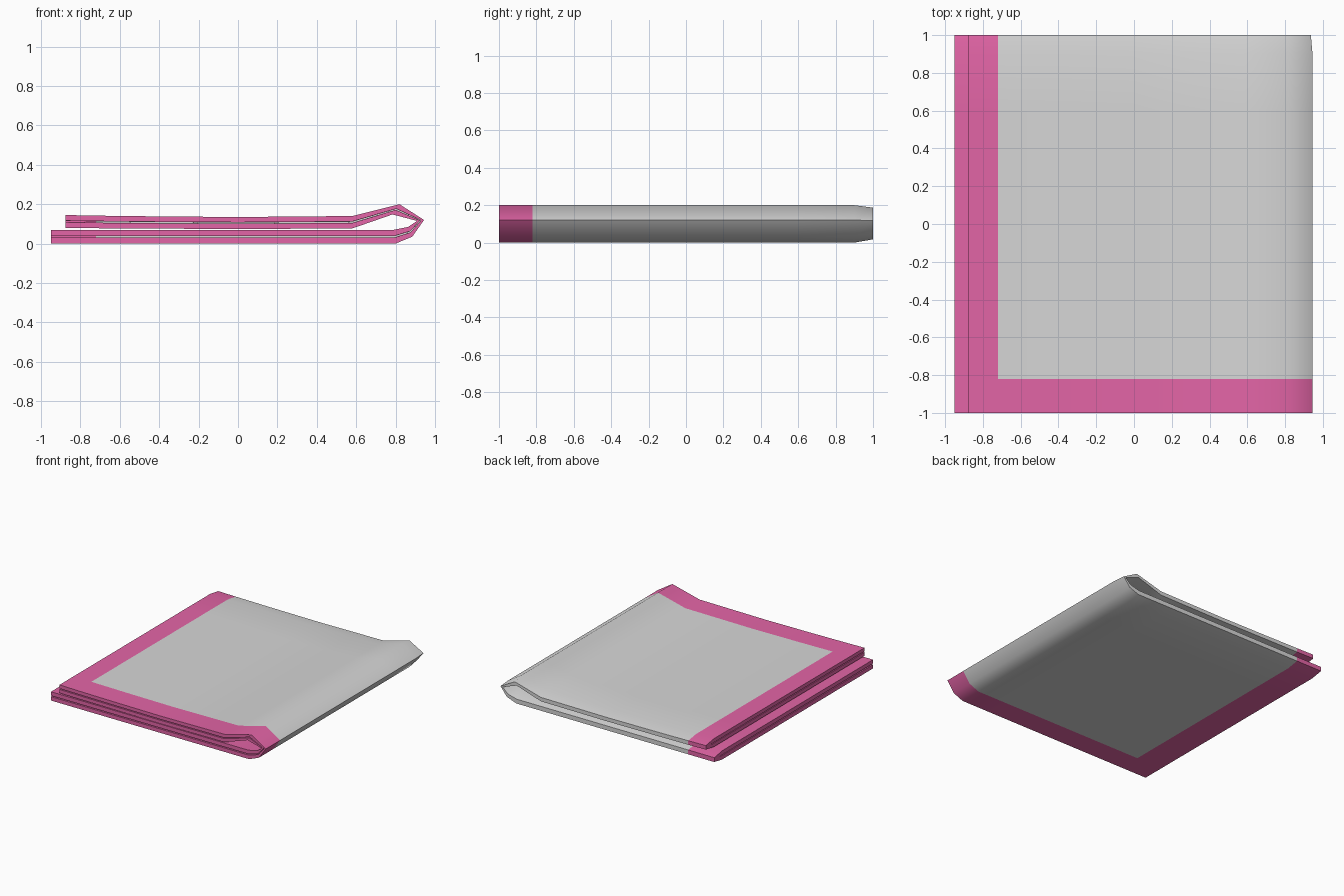
import bpy, bmesh

if "Cube" in bpy.data.objects:
    bpy.data.objects.remove(bpy.data.objects["Cube"])


def material(name, rgb):
    m = bpy.data.materials.new(name)
    m.diffuse_color = (*rgb, 1)
    m.use_nodes = True
    m.node_tree.nodes["Principled BSDF"].inputs["Base Color"].default_value = m.diffuse_color
    return m


grey = material("grey cloth", (0.68, 0.68, 0.68))
pink = material("pink border", (0.77, 0.13, 0.385))

# Second fold, seen from the front: outer and inner skin (x, z) at each station
outer = [(-0.95, 0), (-0.72, 0), (0, 0), (0.5, 0), (0.8, 0), (0.885, 0.035),
         (0.945, 0.12), (0.82, 0.2), (0.58, 0.14), (0, 0.135), (-0.4, 0.138),
         (-0.72, 0.142), (-0.875, 0.145)]
inner = [(-0.95, 0.07), (-0.72, 0.07), (0, 0.07), (0.5, 0.07), (0.79, 0.07), (0.865, 0.085),
         (0.91, 0.115), (0.785, 0.148), (0.58, 0.077), (0, 0.074), (-0.4, 0.076),
         (-0.72, 0.078), (-0.875, 0.08)]

# First fold, seen from the side: half of a U as (y, depth between the skins)
half = [(-1, 0.44), (-1, 0.22), (-1, 0), (-0.82, 0), (0, 0), (0.6, 0), (0.9, 0), (1, 0.25)]
slit = [(0.93, 0.46), (-0.82, 0.44)]
loop = half + [(y, 1 - t) for y, t in reversed(half)]
loop += [(y, 1 - t) for y, t in reversed(slit)] + slit

# Sweep the U along the second fold
bm = bmesh.new()
rings = []
for (ox, oz), (ix, iz) in zip(outer, inner):
    rings.append([bm.verts.new((ox + (ix - ox) * t, y, oz + (iz - oz) * t)) for y, t in loop])
n = len(loop)
for a, b in zip(rings, rings[1:]):
    for i in range(n):
        j = (i + 1) % n
        bm.faces.new((a[i], a[j], b[j], b[i]))

# Close the two loose ends: upper sheet, lower sheet and the back fold between them
h = len(half)
for ring in (rings[0], rings[-1]):
    by = dict(zip(loop, ring))
    out_y = ring[:h]
    in_y = ring[h:2 * h]
    s_in = ring[2 * h:2 * h + 2]      # slit, inner side: front then back
    s_out = ring[2 * h + 2:]          # slit, outer side: back then front
    bm.faces.new(out_y[:7] + [s_out[0], s_out[1]])
    bm.faces.new([out_y[6], out_y[7], in_y[0], in_y[1], s_in[1], s_out[0]])
    bm.faces.new(in_y[1:] + [s_in[0], s_in[1]])
bmesh.ops.recalc_face_normals(bm, faces=bm.faces)

# Border along the open front edge and both loose ends
for f in bm.faces:
    c = f.calc_center_bounds()
    f.material_index = int(c.x < -0.72 or c.y < -0.82)

mesh = bpy.data.meshes.new("folded_towel")
bm.to_mesh(mesh)
bm.free()
towel = bpy.data.objects.new("folded_towel", mesh)
bpy.context.collection.objects.link(towel)
mesh.materials.append(grey)
mesh.materials.append(pink)

# Soft folds, crisp cut edges
bpy.context.view_layer.objects.active = towel
towel.select_set(True)
bpy.ops.object.shade_smooth_by_angle(angle=1.15)
